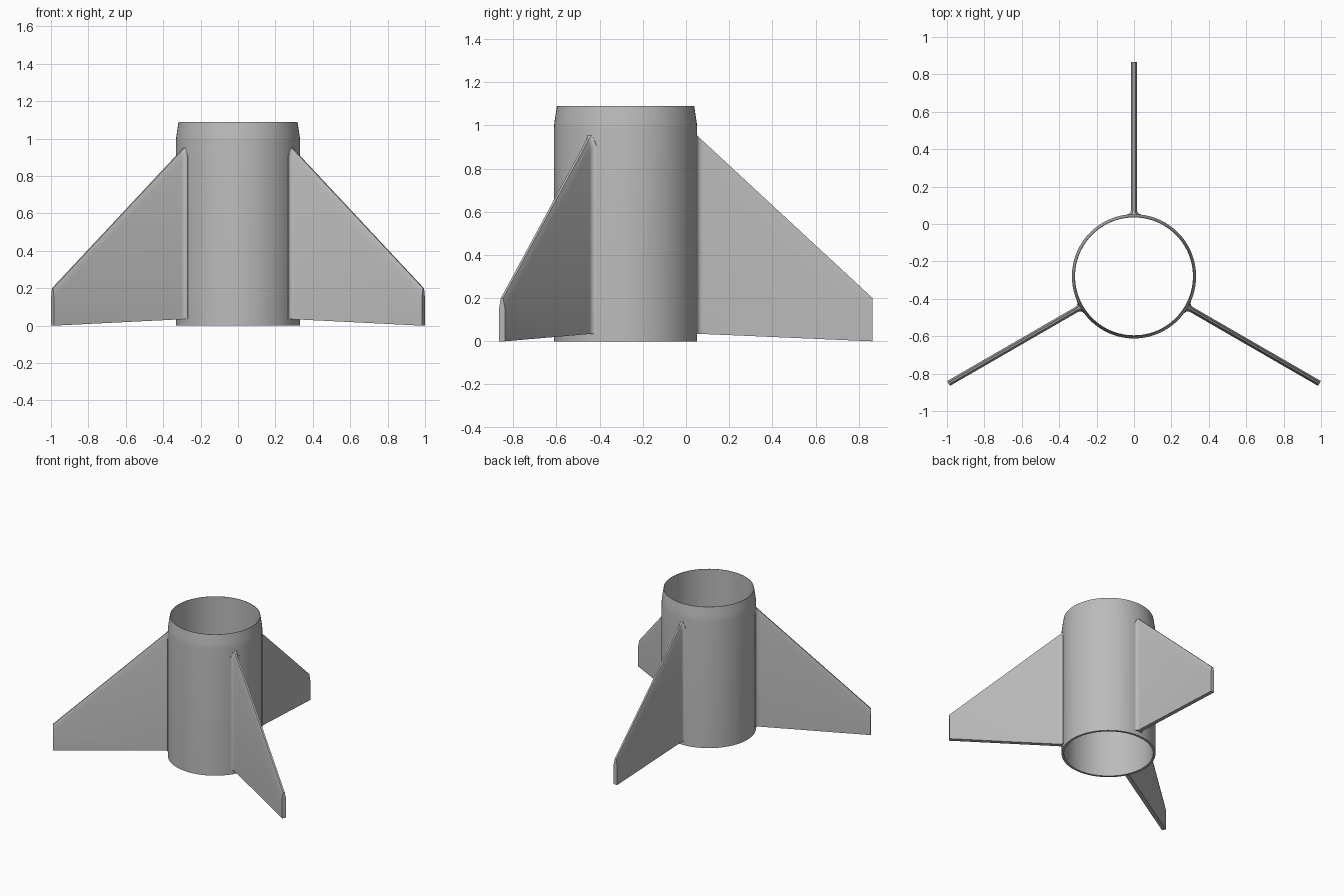
import bpy, bmesh, math
from mathutils import Matrix

if "Cube" in bpy.data.objects:
    bpy.data.objects.remove(bpy.data.objects["Cube"])

CENTRE_Y = -0.28      # tube axis
TIP_R = 1.145         # radius of the fin tips

grey = bpy.data.materials.new("plain grey")
grey.diffuse_color = (0.5, 0.5, 0.5, 1)
grey.use_nodes = True
grey.node_tree.nodes["Principled BSDF"].inputs["Base Color"].default_value = grey.diffuse_color


def finish(bm, name, angle):
    bmesh.ops.recalc_face_normals(bm, faces=bm.faces)
    mesh = bpy.data.meshes.new(name)
    bm.to_mesh(mesh)
    bm.free()
    mesh.materials.append(grey)
    obj = bpy.data.objects.new(name, mesh)
    bpy.context.collection.objects.link(obj)
    bpy.ops.object.select_all(action='DESELECT')
    obj.select_set(True)
    bpy.context.view_layer.objects.active = obj
    bpy.ops.object.shade_smooth_by_angle(angle=math.radians(angle))
    return obj


# Body tube: closed wall profile (radius, height) revolved about its axis
profile = [(0.315, 0), (0.332, 0), (0.332, 0.985), (0.3305, 1.005),
           (0.328, 1.025), (0.318, 1.09), (0.315, 1.09)]
SIDES = 96
bm = bmesh.new()
rings = []
for i in range(SIDES):
    a = 2 * math.pi * i / SIDES
    rings.append([bm.verts.new((r * math.cos(a), CENTRE_Y + r * math.sin(a), z))
                  for r, z in profile])
for i in range(SIDES):
    p, q = rings[i], rings[(i + 1) % SIDES]
    for j in range(len(profile)):
        k = (j + 1) % len(profile)
        bm.faces.new((p[j], q[j], q[k], p[k]))
finish(bm, "body_tube", 30)


# Fins: hexagonal section lofted outwards, with a flared root and bevelled top edge
def section(r, half):
    f = (TIP_R - r) / (TIP_R - 0.335)
    top, bottom = 0.2 + 0.75 * f, 0.035 * f
    edge = 0.4 * half
    shoulder = top - 0.045
    return [(half, bottom), (half, shoulder), (edge, top),
            (-edge, top), (-half, shoulder), (-half, bottom)]


FILLET = 0.02
stations = [(0.328, 0.015 + FILLET)]
for i in range(6):
    a = math.radians(18 * i)
    stations.append((0.358 - 0.026 * math.cos(a), 0.015 + FILLET * (1 - math.sin(a))))
stations.append((TIP_R, 0.015))

for n, name in enumerate(("rear_fin", "left_fin", "right_fin")):
    bm = bmesh.new()
    loops = [[bm.verts.new((r, t, z)) for t, z in section(r, half)]
             for r, half in stations]
    for p, q in zip(loops, loops[1:]):
        for j in range(6):
            k = (j + 1) % 6
            bm.faces.new((p[j], q[j], q[k], p[k]))
    bm.faces.new(loops[0])
    bm.faces.new(loops[-1])
    turn = Matrix.Rotation(math.radians(90 + 120 * n), 4, 'Z')
    bm.transform(Matrix.Translation((0, CENTRE_Y, 0)) @ turn)
    finish(bm, name, 25)
